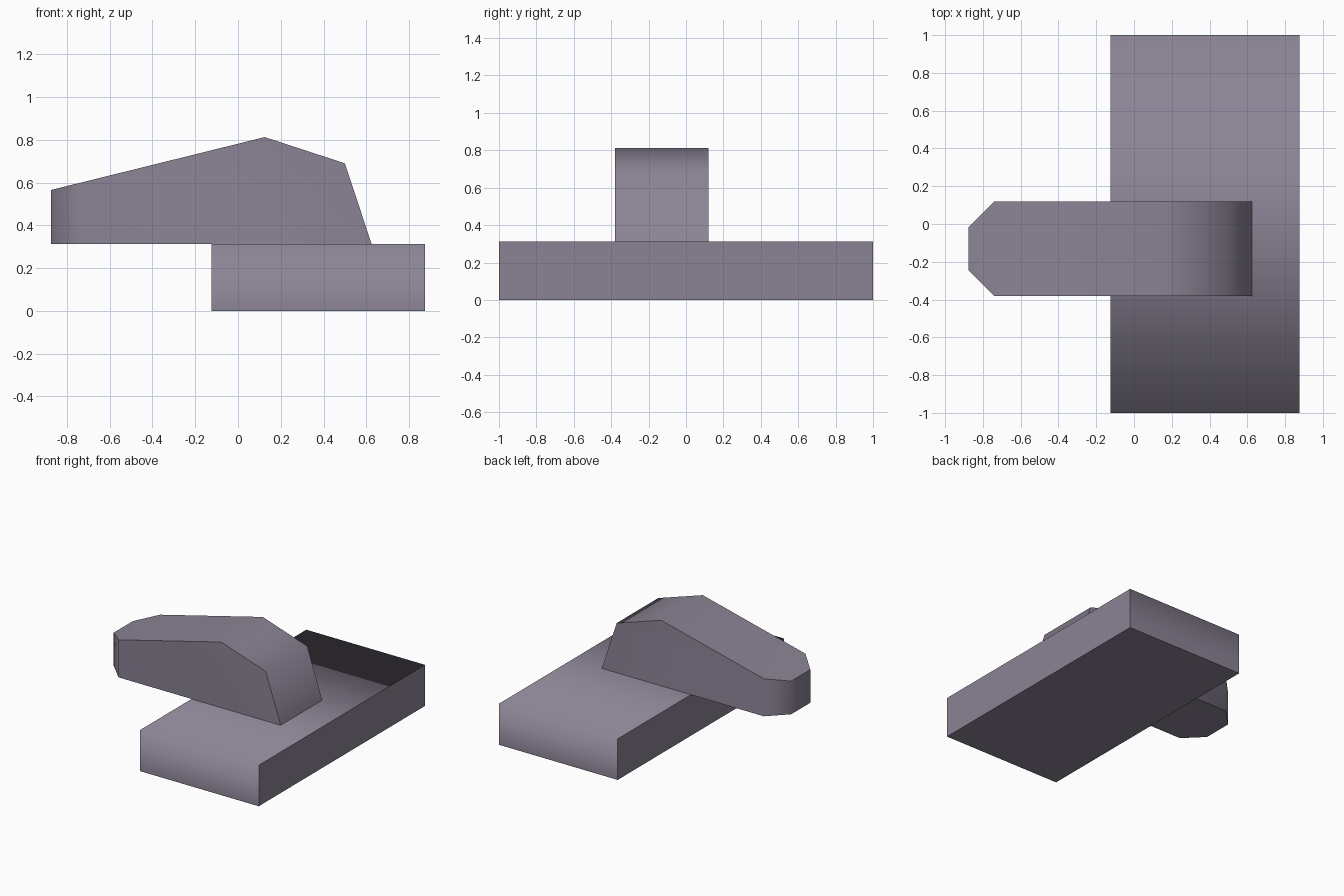
import bpy, bmesh, math
from mathutils import Vector

cube = bpy.data.objects.get("Cube")
if cube:
    bpy.data.objects.remove(cube, do_unlink=True)

# Single dusty mauve colour
mauve = bpy.data.materials.new("dusty_mauve")
mauve.use_nodes = True
mauve.diffuse_color = (0.26, 0.23, 0.30, 1)
mauve.node_tree.nodes["Principled BSDF"].inputs["Base Color"].default_value = mauve.diffuse_color


def extrude_profile(bm, profile, y0, y1):
    """Solid made by sweeping an x-z outline from y0 to y1."""
    face = bm.faces.new([bm.verts.new((x, y0, z)) for x, z in profile])
    swept = bmesh.ops.extrude_face_region(bm, geom=[face], use_keep_orig=True)
    moved = [v for v in swept["geom"] if isinstance(v, bmesh.types.BMVert)]
    bmesh.ops.translate(bm, verts=moved, vec=(0, y1 - y0, 0))
    bmesh.ops.recalc_face_normals(bm, faces=bm.faces)


def finish(bm, name):
    mesh = bpy.data.meshes.new(name)
    bm.normal_update()
    bm.to_mesh(mesh)
    bm.free()
    mesh.materials.append(mauve)
    obj = bpy.data.objects.new(name, mesh)
    bpy.context.collection.objects.link(obj)
    return obj


TOP = 0.3125

# Base slab: top flows smoothly into the two end faces, other edges stay sharp
bm = bmesh.new()
extrude_profile(bm, [(-0.125, 0), (0.875, 0), (0.875, TOP), (-0.125, TOP)], -1, 1)
bm.normal_update()
for face in bm.faces:
    face.smooth = True
for edge in bm.edges:
    a, b = (f.normal for f in edge.link_faces)
    edge.smooth = abs(a.x) + abs(b.x) < 0.1 and a.z + b.z > 0.5
finish(bm, "base_slab")

# Upper block: sloped profile with the two toe corners cut off
bm = bmesh.new()
y0, y1, cut = -0.38, 0.12, 0.135
extrude_profile(bm, [(-0.875, TOP), (0.625, TOP), (0.5, 0.69),
                     (0.125, 0.8125), (-0.875, 0.565)], y0, y1)
for y, side in ((y0, -1), (y1, 1)):
    cutting = bmesh.ops.bisect_plane(
        bm, geom=bm.verts[:] + bm.edges[:] + bm.faces[:],
        plane_co=Vector((-0.875 + cut, y, 0)), plane_no=Vector((-1, side, 0)),
        clear_outer=True)
    rim = [e for e in cutting["geom_cut"] if isinstance(e, bmesh.types.BMEdge)]
    bmesh.ops.contextual_create(bm, geom=rim)
bmesh.ops.recalc_face_normals(bm, faces=bm.faces)
block = finish(bm, "upper_block")
bpy.ops.object.select_all(action="DESELECT")
block.select_set(True)
bpy.context.view_layer.objects.active = block
bpy.ops.object.shade_smooth_by_angle(angle=math.radians(60))
